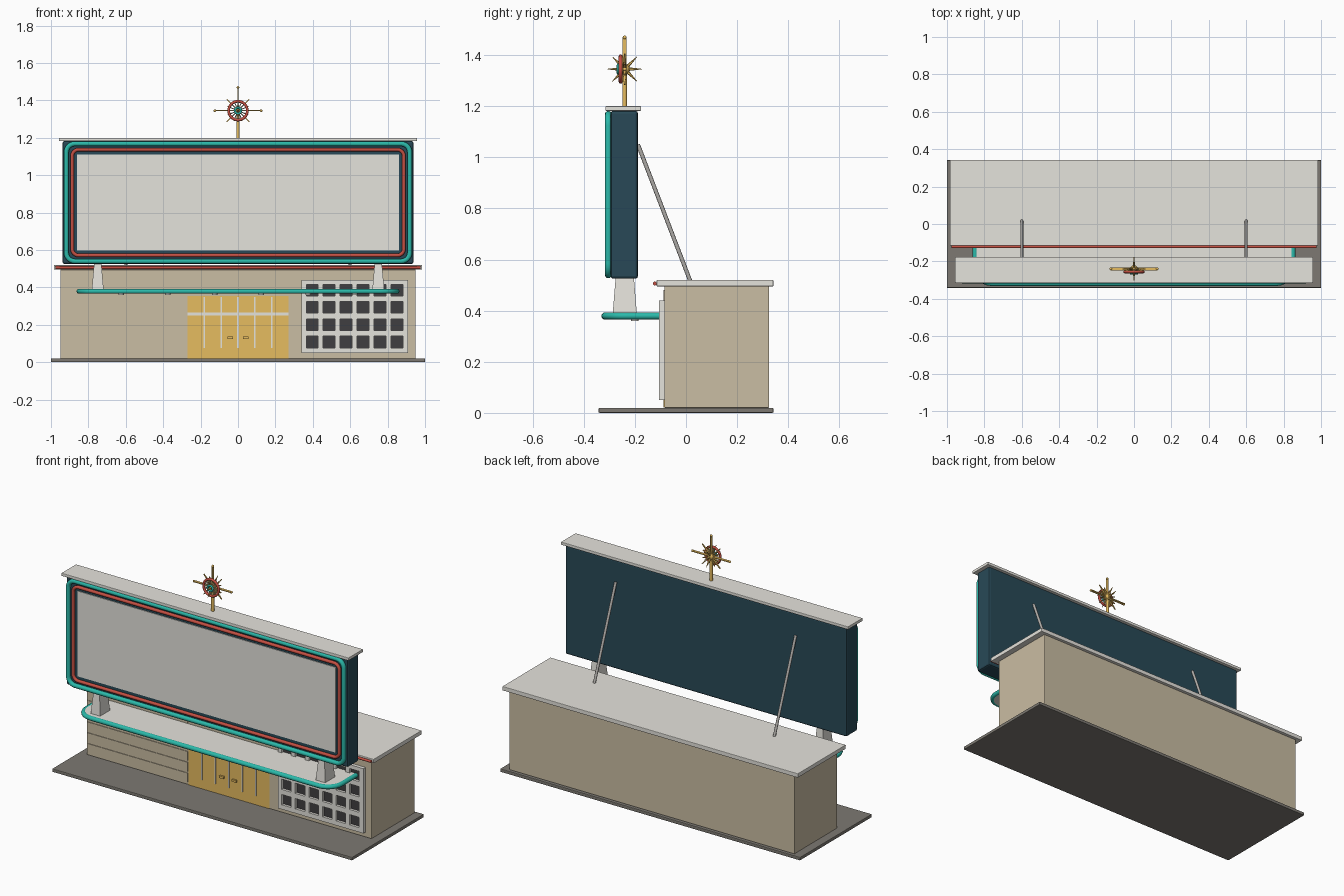
import bpy, bmesh, math
from mathutils import Vector, Matrix

if "Cube" in bpy.data.objects:
    bpy.data.objects.remove(bpy.data.objects["Cube"])


def mat(name, hexcode):
    def lin(c):
        return c / 12.92 if c <= 0.04045 else ((c + 0.055) / 1.055) ** 2.4
    m = bpy.data.materials.new(name)
    m.diffuse_color = [lin(int(hexcode[i:i + 2], 16) / 255) for i in (0, 2, 4)] + [1]
    m.use_nodes = True
    m.node_tree.nodes["Principled BSDF"].inputs["Base Color"].default_value = m.diffuse_color
    return m


LIGHT = mat("pale_grey", "E5E3DC")
WALL = mat("beige_wall", "CABDA3")
NAVY = mat("dark_blue", "284957")
BASE = mat("pavement_grey", "7D7972")
TEAL = mat("teal_neon", "2BB9AA")
RED = mat("red_neon", "C44F42")
GOLD = mat("gold", "E6BC60")
DARK = mat("dark_glass", "403E41")
STEEL = mat("steel_grey", "AEABA7")


def finish(name, bm, m, smooth=False):
    bmesh.ops.recalc_face_normals(bm, faces=bm.faces)
    me = bpy.data.meshes.new(name)
    bm.to_mesh(me)
    bm.free()
    me.materials.append(m)
    ob = bpy.data.objects.new(name, me)
    bpy.context.collection.objects.link(ob)
    if smooth:
        bpy.ops.object.select_all(action='DESELECT')
        ob.select_set(True)
        bpy.context.view_layer.objects.active = ob
        bpy.ops.object.shade_smooth_by_angle(angle=math.radians(40))
    return ob


def add_box(bm, x0, x1, y0, y1, z0, z1):
    mtx = Matrix.Translation(((x0 + x1) / 2, (y0 + y1) / 2, (z0 + z1) / 2)) \
        @ Matrix.Diagonal((x1 - x0, y1 - y0, z1 - z0, 1))
    return bmesh.ops.create_cube(bm, size=1, matrix=mtx)["verts"]


def boxes(name, m, dims, bevel=0):
    bm = bmesh.new()
    for d in dims:
        add_box(bm, *d)
    if bevel:
        bmesh.ops.bevel(bm, geom=bm.edges[:], offset=bevel, segments=2, profile=0.5, affect='EDGES')
    return finish(name, bm, m)


def add_rod(bm, a, b, r1, r2, seg=12, flat=None):
    """Cone or rod from a to b; flat = (x, y, z) squash about a."""
    a, b = Vector(a), Vector(b)
    d = b - a
    mtx = Matrix.Translation((a + b) / 2) @ d.to_track_quat('Z', 'Y').to_matrix().to_4x4()
    bmesh.ops.create_cone(bm, cap_ends=True, segments=seg, radius1=r1, radius2=r2,
                          depth=d.length, matrix=mtx)


def add_ball(bm, c, r):
    bmesh.ops.create_uvsphere(bm, u_segments=12, v_segments=8, radius=r, matrix=Matrix.Translation(c))


def tube(name, pts, r, m, closed):
    """Round tube swept along a path."""
    cu = bpy.data.curves.new(name, 'CURVE')
    cu.dimensions = '3D'
    cu.bevel_depth = r
    cu.bevel_resolution = 3
    cu.use_fill_caps = not closed
    sp = cu.splines.new('POLY')
    sp.points.add(len(pts) - 1)
    for p, q in zip(sp.points, pts):
        p.co = (*q, 1)
    sp.use_cyclic_u = closed
    tmp = bpy.data.objects.new(name + "_path", cu)
    bpy.context.collection.objects.link(tmp)
    dg = bpy.context.evaluated_depsgraph_get()
    bm = bmesh.new()
    bm.from_mesh(bpy.data.meshes.new_from_object(tmp.evaluated_get(dg)))
    bpy.data.objects.remove(tmp)
    return finish(name, bm, m, True)


def corner(cx, cy, r, start, n=6):
    return [(cx + r * math.cos(start + i * math.pi / 2 / n),
             cy + r * math.sin(start + i * math.pi / 2 / n)) for i in range(n + 1)]


def round_rect(x, z0, z1, r):
    h = math.pi / 2
    return (corner(x - r, z1 - r, r, 0) + corner(r - x, z1 - r, r, h)
            + corner(r - x, z0 + r, r, 2 * h) + corner(x - r, z0 + r, r, 3 * h))


# Pavement, building body and roof
boxes("pavement", BASE, [(-1, 1, -.342, .342, 0, .02)], .004)
boxes("building_walls", WALL, [(-.95, .95, -.085, .325, .02, .495)], .003)
boxes("roof", LIGHT, [(-.985, .985, -.115, .342, .495, .52)], .003)
tube("roof_neon", [(-.975, -.122, .506), (.975, -.122, .506)], .0075, RED, False)

# Siding boards on the left of the front wall
boxes("siding", WALL, [(-.945, -.275, -.0885, -.084, .035 + i * .065, .09 + i * .065) for i in range(7)])

# Doors with pale glazing bars and handles
boxes("doors", GOLD, [(-.27, .27, -.088, -.08, .021, .355)])
boxes("door_bars", LIGHT, [(x - .0045, x + .0045, -.0905, -.085, .075, .35) for x in (-.18, -.09, 0, .09, .18)]
      + [(-.27, .27, -.091, -.085, .249, .266)])
boxes("door_handles", GOLD, [(s * .042 - .014, s * .042 + .014, -.1, -.085, .124, .137) for s in (-1, 1)])

# Square lattice window screen: vertical and horizontal bars over dark glass
boxes("screen_glass", DARK, [(.345, .905, -.09, -.084, .055, .435)])
cols = [.397 + i * .0905 for i in range(6)]
rows = [.108 + i * .0925 for i in range(4)]
xs = [.34] + [c + s * .032 for c in cols for s in (-1, 1)] + [.91]
zs = [.05] + [c + s * .031 for c in rows for s in (-1, 1)] + [.44]
boxes("window_screen", LIGHT,
      [(xs[i], xs[i + 1], -.106, -.085, .05, .44) for i in range(0, len(xs), 2)]
      + [(.34, .91, -.1055, -.085, zs[i], zs[i + 1]) for i in range(0, len(zs), 2)])

# Entrance canopy with rounded front corners, neon edge and downlights
h = math.pi / 2
outline = ([(-.85, -.09)] + corner(-.76, -.228, .09, 2 * h)
           + corner(.76, -.228, .09, 3 * h) + [(.85, -.09)])
bm = bmesh.new()
f = bm.faces.new([bm.verts.new((x, y, .368)) for x, y in outline])
ext = bmesh.ops.extrude_face_region(bm, geom=[f])["geom"]
bmesh.ops.translate(bm, vec=(0, 0, .022), verts=[v for v in ext if isinstance(v, bmesh.types.BMVert)])
finish("canopy", bm, LIGHT)
tube("canopy_neon", [(x, y, .379) for x, y in outline], .0135, TEAL, False)
bm = bmesh.new()
for i in range(6):
    x = -.625 + i * .25
    add_rod(bm, (x, -.2, .36), (x, -.2, .37), .015, .015)
finish("downlights", bm, LIGHT, True)

# Tapered legs between the canopy and the sign
bm = bmesh.new()
for s in (-1, 1):
    for v in add_box(bm, s * .75 - .032, s * .75 + .032, -.287, -.192, .385, .53):
        if v.co.z > .45:
            v.co.x = s * .75 + (v.co.x - s * .75) * .6
            v.co.y = -.24 + (v.co.y + .24) * .75
finish("sign_legs", bm, LIGHT)

# Sign box, blank panel, neon borders and cap
boxes("sign_box", NAVY, [(-.938, .938, -.295, -.188, .525, 1.182)], .01)
boxes("sign_panel", LIGHT, [(-.861, .861, -.299, -.293, .597, 1.111)])
tube("sign_neon_outer", [(x, -.304, z) for x, z in round_rect(.918, .54, 1.168, .045)], .0135, TEAL, True)
tube("sign_neon_inner", [(x, -.302, z) for x, z in round_rect(.887, .571, 1.137, .035)], .010, RED, True)
boxes("sign_cap", LIGHT, [(-.957, .957, -.315, -.176, 1.182, 1.2)], .003)

# Back struts from the roof to the sign
bm = bmesh.new()
for x in (-.6, .6):
    add_rod(bm, (x, -.188, 1.05), (x, .017, .515), .008, .008)
finish("back_struts", bm, STEEL, True)

# Starburst finial: mast, thin blades with ball tips, and a spiked star across them
C = Vector((0, -.24, 1.345))
bm = bmesh.new()
add_rod(bm, (0, -.24, 1.195), C, .009, .009)
for k in range(16):
    a = k * math.pi / 8
    d = Vector((math.cos(a), 0, math.sin(a)))
    long_arm = k in (0, 4, 8)
    length = .125 if long_arm else (.085 if k % 2 == 0 else .06)
    verts = add_box(bm, 0, length, -.008, .008, -.0025, .0025)
    if not long_arm:
        for v in verts:
            if v.co.x > .01:
                v.co.y *= .3
    bmesh.ops.transform(bm, matrix=Matrix.Translation(C) @ Matrix.Rotation(-a, 4, 'Y'), verts=verts)
    if long_arm:
        add_ball(bm, C + d * .124, .0075)
for k in range(8):
    a = k * math.pi / 4
    if k not in (2, 6):
        d = Vector((0, math.cos(a), math.sin(a)))
        add_rod(bm, C, C + d * .068, .009, .001, 6)
add_ball(bm, C, .02)
finish("starburst", bm, GOLD, True)


def ring(name, R, r, y, m):
    pts = [(R * math.cos(a * math.pi / 16), y, C.z + R * math.sin(a * math.pi / 16)) for a in range(32)]
    tube(name, pts, r, m, True)


# Neon wheel on the front of the starburst
ring("finial_ring", .050, .0075, -.256, RED)
ring("finial_hub_ring", .016, .006, -.265, TEAL)
bm = bmesh.new()
for i in range(16):
    d = Vector((math.cos(i * math.pi / 8), 0, math.sin(i * math.pi / 8)))
    c = Vector((0, -.256, C.z))
    add_rod(bm, c + d * .015, c + d * .05, .002, .002, 6)
finish("finial_spokes", bm, LIGHT)
